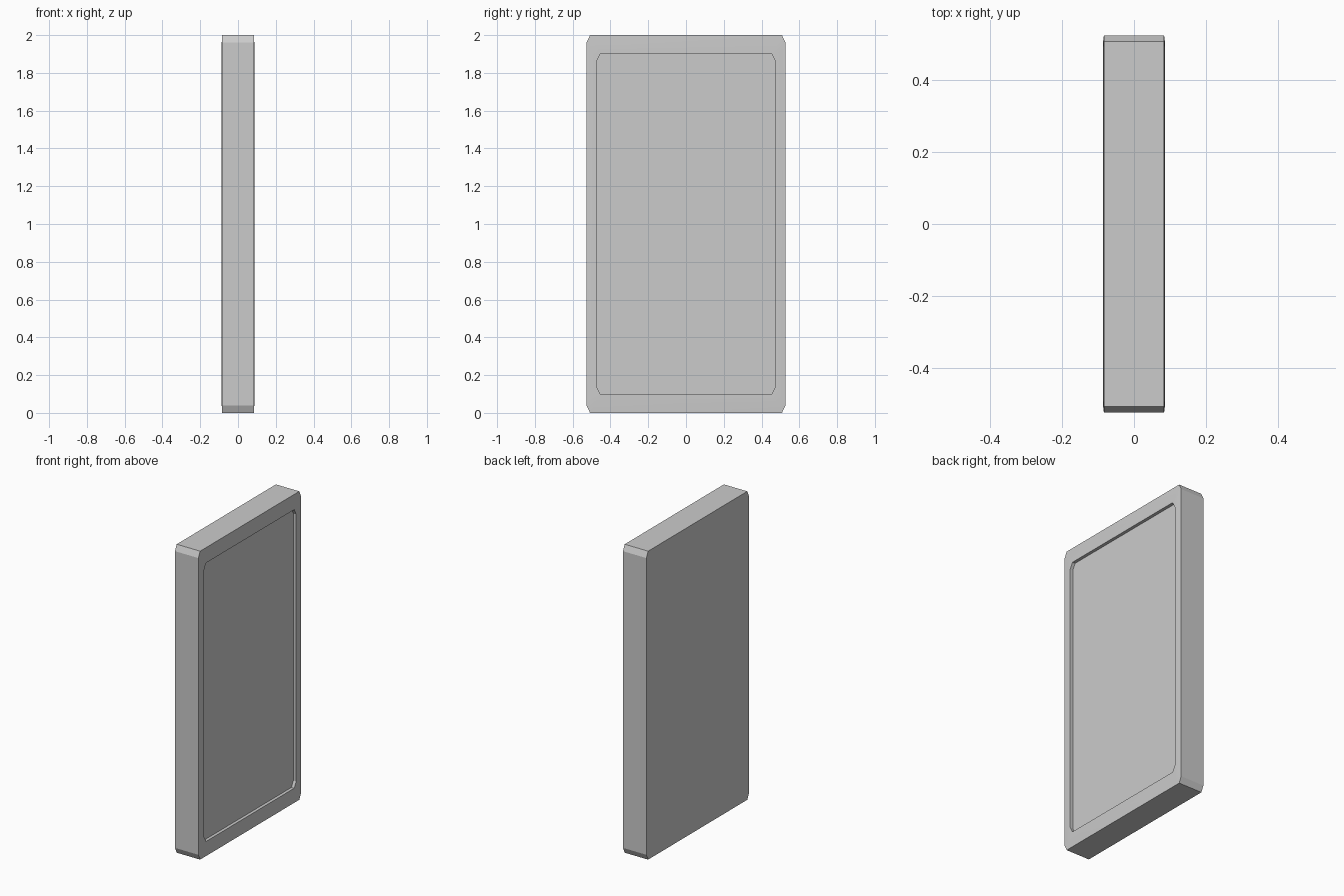
import bpy, bmesh

if "Cube" in bpy.data.objects:
    bpy.data.objects.remove(bpy.data.objects["Cube"])


def outline(hy, hz, cy, cz):
    """Rectangle in the YZ plane with chamfered corners, centred on z = 1."""
    quarter = [(hy, hz - cz), (hy - cy, hz)]
    half = quarter + [(-y, z) for y, z in reversed(quarter)]
    return [(y, 1 + z) for y, z in half + [(-y, -z) for y, z in half]]


def loft(name, sections):
    """Skin a stack of (x, outline) sections and cap both ends."""
    bm = bmesh.new()
    rings = [[bm.verts.new((x, y, z)) for y, z in pts] for x, pts in sections]
    for a, b in zip(rings, rings[1:]):
        for i in range(len(a)):
            j = (i + 1) % len(a)
            bm.faces.new((a[i], a[j], b[j], b[i]))
    bm.faces.new(rings[0])
    bm.faces.new(rings[-1])
    bmesh.ops.recalc_face_normals(bm, faces=bm.faces)
    mesh = bpy.data.meshes.new(name)
    bm.to_mesh(mesh)
    bm.free()
    obj = bpy.data.objects.new(name, mesh)
    bpy.context.collection.objects.link(obj)
    return obj


outer = outline(0.526, 1.0, 0.018, 0.038)
rim = outline(0.500, 0.948, 0.018, 0.038)
screen = outline(0.472, 0.903, 0.020, 0.038)

# Slab body: slightly eased faces, with a shallow screen recess on the +x side
body = loft("slab_body", [
    (-0.087, rim), (-0.084, outer), (0.084, outer),
    (0.087, rim), (0.087, screen), (0.067, screen),
])

# Smooth the eased rims, keep the edges and recess crisp
bpy.context.view_layer.objects.active = body
body.select_set(True)
bpy.ops.object.shade_smooth_by_angle(angle=0.35)
